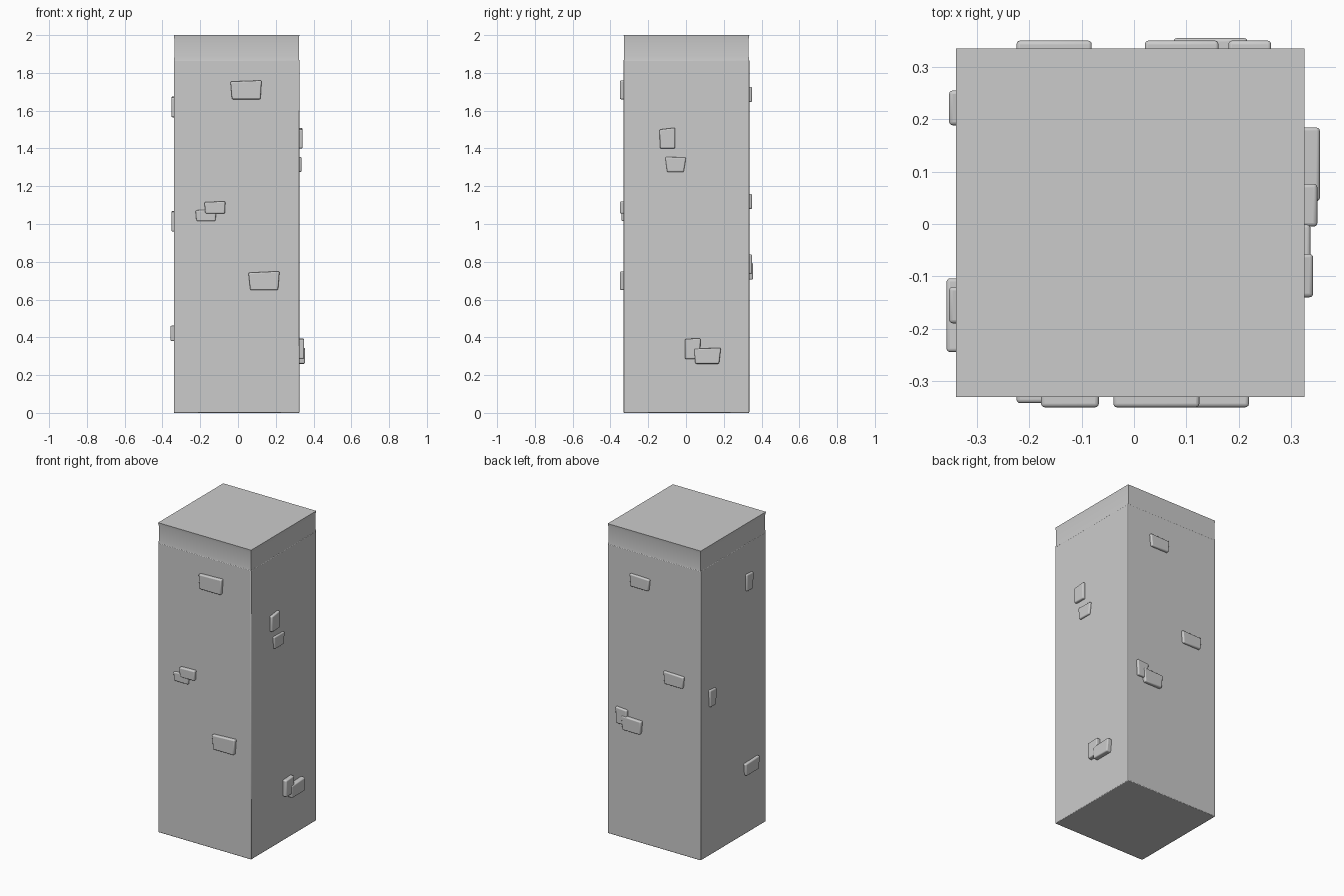
import bpy, bmesh
from mathutils import Vector

if "Cube" in bpy.data.objects:
    bpy.data.objects.remove(bpy.data.objects["Cube"])

X0, X1, Y0, Y1 = -0.34, 0.325, -0.33, 0.335


def finish(name, bm, bevel, segments):
    bmesh.ops.recalc_face_normals(bm, faces=bm.faces)
    mesh = bpy.data.meshes.new(name)
    bm.to_mesh(mesh)
    bm.free()
    ob = bpy.data.objects.new(name, mesh)
    bpy.context.collection.objects.link(ob)
    if bevel:
        mod = ob.modifiers.new("rounded_edges", 'BEVEL')
        mod.width, mod.segments = bevel, segments
        mod.limit_method = 'ANGLE'
    bpy.context.view_layer.objects.active = ob
    ob.select_set(True)
    bpy.ops.object.shade_smooth_by_angle()
    ob.select_set(False)
    return ob


def stack(name, levels, bevel):
    """Closed square column from (z, inset) levels."""
    bm = bmesh.new()
    rings = []
    for z, i in levels:
        rings.append([bm.verts.new(p) for p in ((X0 + i, Y0 + i, z), (X1 - i, Y0 + i, z),
                                                (X1 - i, Y1 - i, z), (X0 + i, Y1 - i, z))])
    for a, b in zip(rings, rings[1:]):
        for k in range(4):
            bm.faces.new((a[k], a[(k + 1) % 4], b[(k + 1) % 4], b[k]))
    bm.faces.new(rings[0])
    bm.faces.new(rings[-1])
    return finish(name, bm, bevel, 2)


# Pillar shaft and the slightly pinched cap band
stack("pillar_shaft", [(0, 0), (1.87, 0)], 0.004)
stack("pillar_cap", [(1.868, 0.001), (1.885, 0.003), (1.98, 0.003), (2.0, 0)], 0)

# Wall faces: map (along, outward, z) to world space
WALLS = {
    "front": lambda u, d, z: Vector((u, -d, z)),
    "back": lambda u, d, z: Vector((u, d, z)),
    "right": lambda u, d, z: Vector((d, u, z)),
    "left": lambda u, d, z: Vector((-d, u, z)),
}
BASE = {"front": -Y0, "back": Y1, "right": X1, "left": -X0}


def stone(wall, n, u0, u1, z0, z1, out, left, right, slope):
    """Rounded tapered stone; left/right pull in the bottom, slope lowers one top corner."""
    place = WALLS[wall]
    outline = ((u0 + left, z0), (u1 - right, z0),
               (u1, z1 - max(-slope, 0)), (u0, z1 - max(slope, 0)))
    bm = bmesh.new()
    inner, outer = [[bm.verts.new(place(u, d, z)) for u, z in outline]
                    for d in (BASE[wall] - 0.02, out)]
    bm.faces.new(inner)
    bm.faces.new(outer)
    for k in range(4):
        j = (k + 1) % 4
        bm.faces.new((inner[k], inner[j], outer[j], outer[k]))
    finish(f"{wall}_stone_{n}", bm, 0.007, 3)


# Protruding stones
STONES = {
    "front": [(-0.04, 0.125, 1.66, 1.76, 0.35, 0.008, 0.006, 0.006),
              (-0.225, -0.115, 1.015, 1.08, 0.342, 0.005, 0.004, 0.008),
              (-0.178, -0.067, 1.055, 1.12, 0.35, 0.005, 0.002, 0.004),
              (0.055, 0.22, 0.65, 0.75, 0.35, 0.01, 0.008, 0.008)],
    "right": [(-0.14, -0.057, 1.40, 1.51, 0.342, 0.002, 0.0, 0.01),
              (-0.11, 0.0, 1.275, 1.355, 0.337, 0.01, 0.012, -0.003),
              (-0.005, 0.077, 0.285, 0.395, 0.35, 0.0, 0.004, 0.004),
              (0.043, 0.185, 0.26, 0.345, 0.355, 0.006, 0.01, 0.006)],
    "back": [(0.02, 0.162, 1.645, 1.725, 0.35, 0.008, 0.008, 0.004),
             (-0.225, -0.08, 1.08, 1.16, 0.35, 0.008, 0.008, 0.004),
             (0.18, 0.262, 0.735, 0.84, 0.35, 0.004, 0.004, 0.006),
             (0.075, 0.217, 0.705, 0.795, 0.355, 0.008, 0.008, 0.004)],
    "left": [(-0.19, -0.12, 1.565, 1.675, 0.353, 0.006, 0.004, 0.006),
             (0.188, 0.255, 0.96, 1.07, 0.353, 0.004, 0.004, 0.006),
             (-0.245, -0.103, 0.38, 0.462, 0.358, 0.008, 0.008, -0.004)],
}
for wall, items in STONES.items():
    for n, spec in enumerate(items, 1):
        stone(wall, n, *spec)
